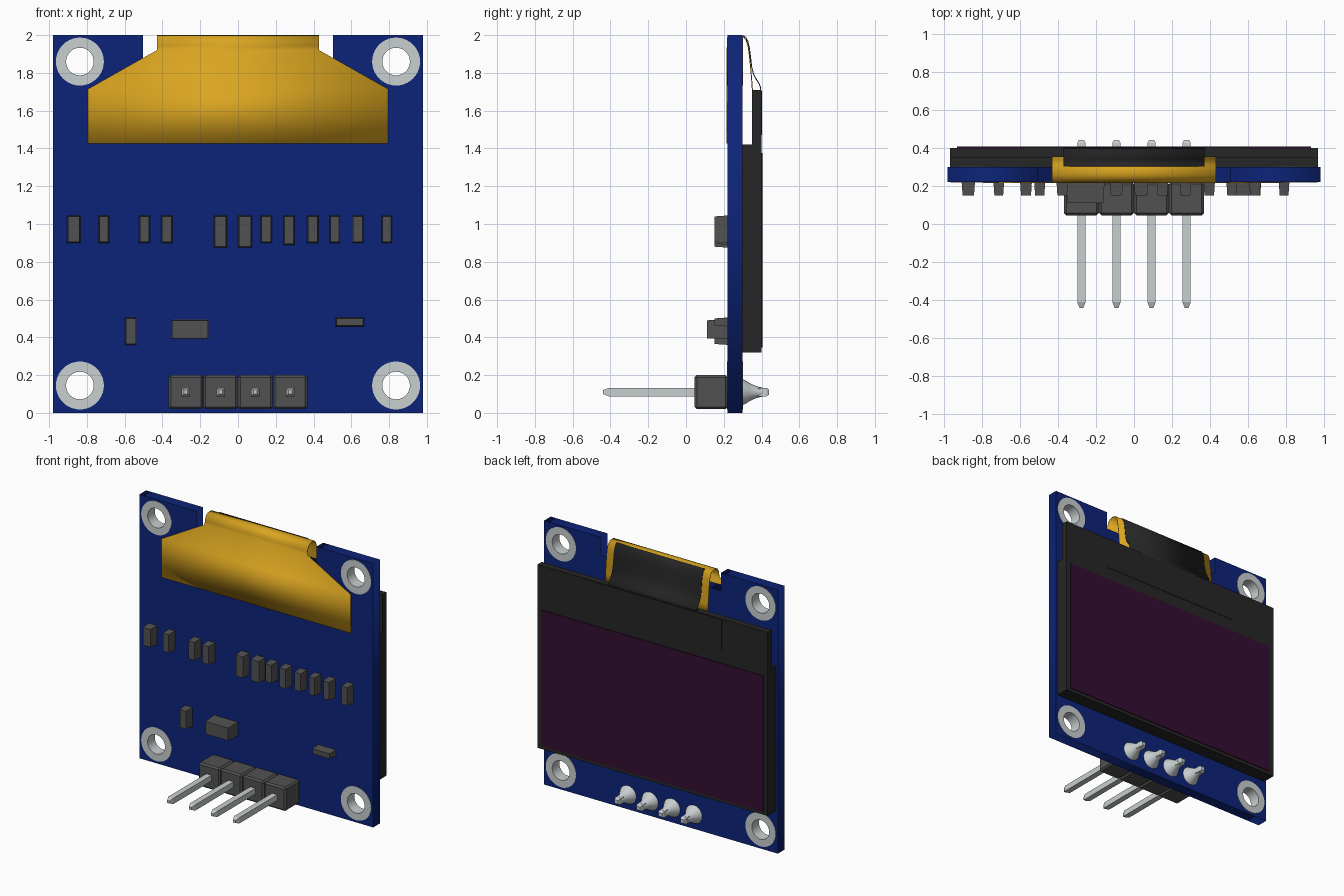
import bpy, bmesh, math
from mathutils import Vector

cube = bpy.data.objects.get("Cube")
if cube:
    bpy.data.objects.remove(cube, do_unlink=True)


def material(name, rgb, rough=0.5):
    m = bpy.data.materials.new(name)
    m.use_nodes = True
    m.diffuse_color = (*rgb, 1)
    bsdf = m.node_tree.nodes["Principled BSDF"]
    bsdf.inputs["Base Color"].default_value = (*rgb, 1)
    bsdf.inputs["Roughness"].default_value = rough
    return m


BLUE = material("board blue", (0.004, 0.0176, 0.19))
GOLD = material("flex gold", (0.70, 0.376, 0.0144))
METAL = material("light metal", (0.58, 0.62, 0.62))
GREY = material("dark grey plastic", (0.083, 0.083, 0.083))
BLACK = material("display black", (0.019, 0.019, 0.019))
PURPLE = material("screen purple", (0.034, 0.0044, 0.032))


def link(name, data, mat):
    ob = bpy.data.objects.new(name, data)
    bpy.context.collection.objects.link(ob)
    data.materials.append(mat)
    return ob


def select(ob):
    bpy.ops.object.select_all(action='DESELECT')
    ob.select_set(True)
    bpy.context.view_layer.objects.active = ob


def smooth(ob, angle=35):
    select(ob)
    bpy.ops.object.shade_smooth_by_angle(angle=math.radians(angle))


def from_bmesh(name, bm, mat):
    bmesh.ops.recalc_face_normals(bm, faces=bm.faces[:])
    me = bpy.data.meshes.new(name)
    bm.to_mesh(me)
    bm.free()
    return link(name, me, mat)


def box(name, x, y, z, mat, taper=0.0, bevel=0.0):
    """Box from (min, max) ranges; taper insets the front (-y) face."""
    bm = bmesh.new()
    bmesh.ops.create_cube(bm, size=1)
    for v in bm.verts:
        t = taper if v.co.y < 0 else 0
        sx, sz = math.copysign(t, v.co.x), math.copysign(t, v.co.z)
        v.co = Vector((x[v.co.x > 0] - sx, y[v.co.y > 0], z[v.co.z > 0] - sz))
    if bevel:
        bmesh.ops.bevel(bm, geom=bm.edges[:], offset=bevel, segments=1, affect='EDGES')
    return from_bmesh(name, bm, mat)


def circle(cx, cz, r, n=40):
    return [(cx + r * math.cos(2 * math.pi * i / n),
             cz + r * math.sin(2 * math.pi * i / n)) for i in range(n)]


def plate(name, loops, y0, y1, mat):
    """Flat x-z outline with holes, given depth along y."""
    cu = bpy.data.curves.new(name, 'CURVE')
    cu.dimensions = '2D'
    cu.fill_mode = 'BOTH'
    cu.extrude = (y1 - y0) / 2
    for pts in loops:
        s = cu.splines.new('POLY')
        s.points.add(len(pts) - 1)
        for p, (a, b) in zip(s.points, pts):
            p.co = (a, b, 0, 1)
        s.use_cyclic_u = True
    ob = link(name, cu, mat)
    ob.rotation_euler.x = math.pi / 2
    ob.location.y = (y0 + y1) / 2
    select(ob)
    bpy.ops.object.convert(target='MESH')
    return bpy.context.view_layer.objects.active


def strip(name, rows, thick, mat):
    """Bent ribbon through rows of (half width, y, z)."""
    bm = bmesh.new()
    pairs = [[bm.verts.new((s * w, y, z)) for s in (-1, 1)] for w, y, z in rows]
    for (a, b), (c, d) in zip(pairs, pairs[1:]):
        bm.faces.new((a, b, d, c))
    ob = from_bmesh(name, bm, mat)
    mod = ob.modifiers.new("thickness", 'SOLIDIFY')
    mod.thickness = thick
    mod.offset = 0
    smooth(ob, 40)
    return ob


def loft(name, x, z, rings, n, turn, mat):
    """Round or square rod along y through (y, radius) rings."""
    bm = bmesh.new()
    loops = []
    for y, r in rings:
        loops.append([bm.verts.new((x + r * math.cos(turn + 2 * math.pi * i / n), y,
                                    z + r * math.sin(turn + 2 * math.pi * i / n)))
                      for i in range(n)])
    for a, b in zip(loops, loops[1:]):
        for i in range(n):
            j = (i + 1) % n
            bm.faces.new((a[i], a[j], b[j], b[i]))
    bm.faces.new(loops[0])
    bm.faces.new(loops[-1])
    return from_bmesh(name, bm, mat)


# Circuit board with top notch and four plated mounting holes
holes = [(sx * 0.837, z) for sx in (-1, 1) for z in (0.145, 1.86)]
outline = [(-0.98, 0), (0.98, 0), (0.98, 2), (0.503, 2), (0.503, 1.865),
           (-0.503, 1.865), (-0.503, 2), (-0.98, 2)]
plate("circuit_board", [outline] + [circle(x, z, 0.1) for x, z in holes], 0.22, 0.30, BLUE)
for x, z in holes:
    ring = plate("hole_ring", [circle(x, z, 0.127), circle(x, z, 0.073)], 0.217, 0.303, METAL)
    smooth(ring)

# Display: backing, glass, lit area and driver chip area
box("display_backing", (-0.965, 0.965), (0.30, 0.352), (0.32, 1.42), BLACK)
box("display_glass", (-0.965, 0.965), (0.35, 0.40), (0.32, 1.71), BLACK)
box("display_screen", (-0.93, 0.93), (0.399, 0.406), (0.345, 1.375), PURPLE)
box("driver_plate", (-0.58, 0.58), (0.399, 0.403), (1.47, 1.705), BLACK)

# Gold flex cable on the front, curling over the top to the glass
strip("flex_cable", [
    (0.793, 0.217, 1.425), (0.793, 0.217, 1.715), (0.43, 0.217, 1.92),
    (0.43, 0.219, 1.945), (0.43, 0.226, 1.97), (0.43, 0.24, 1.988),
    (0.43, 0.258, 1.996), (0.43, 0.28, 1.997), (0.43, 0.302, 1.992),
    (0.43, 0.318, 1.975), (0.43, 0.329, 1.94), (0.43, 0.336, 1.89),
    (0.43, 0.343, 1.82), (0.43, 0.348, 1.76), (0.43, 0.352, 1.70)], 0.005, GOLD)

# Black cover strip over the back of the flex cable
strip("flex_cover", [(0.37, y, z) for y, z in (
    (0.302, 1.997), (0.316, 1.988), (0.327, 1.968), (0.336, 1.93), (0.342, 1.88),
    (0.348, 1.83), (0.357, 1.795), (0.371, 1.768), (0.386, 1.745),
    (0.394, 1.725), (0.397, 1.70))], 0.005, BLACK)

# Surface-mount parts: centre x, width, bottom z, top z, front y
parts = [(-0.87, 0.07, 0.9, 1.045, 0.15), (-0.71, 0.056, 0.9, 1.045, 0.15),
         (-0.495, 0.058, 0.9, 1.045, 0.15), (-0.377, 0.06, 0.9, 1.045, 0.15),
         (-0.093, 0.07, 0.875, 1.045, 0.15), (0.037, 0.074, 0.875, 1.045, 0.15),
         (0.15, 0.06, 0.9, 1.045, 0.15), (0.27, 0.06, 0.89, 1.045, 0.15),
         (0.395, 0.06, 0.9, 1.045, 0.15), (0.513, 0.056, 0.9, 1.045, 0.15),
         (0.635, 0.06, 0.9, 1.045, 0.15), (0.788, 0.056, 0.9, 1.045, 0.15),
         (-0.567, 0.062, 0.36, 0.505, 0.15), (-0.255, 0.2, 0.39, 0.495, 0.11),
         (0.592, 0.152, 0.458, 0.505, 0.15)]
for x, w, z0, z1, y in parts:
    box("chip", (x - w / 2, x + w / 2), (y, 0.221), (z0, z1), GREY, taper=0.005)

# Pin header: blocks, square pins and solder cones
for i in range(4):
    x = -0.276 + i * 0.184
    box("header_block", (x - 0.091, x + 0.091), (0.045, 0.221), (0.02, 0.20), GREY, bevel=0.012)
    loft("header_pin", x, 0.11, [(-0.44, 0.014), (-0.41, 0.031), (0.425, 0.031), (0.44, 0.02)],
         4, math.pi / 4, METAL)
    cone = loft("solder_cone", x, 0.11, [(0.299, 0.07), (0.315, 0.062), (0.335, 0.049),
                (0.36, 0.036), (0.385, 0.028), (0.405, 0.024)], 24, 0, METAL)
    smooth(cone)
